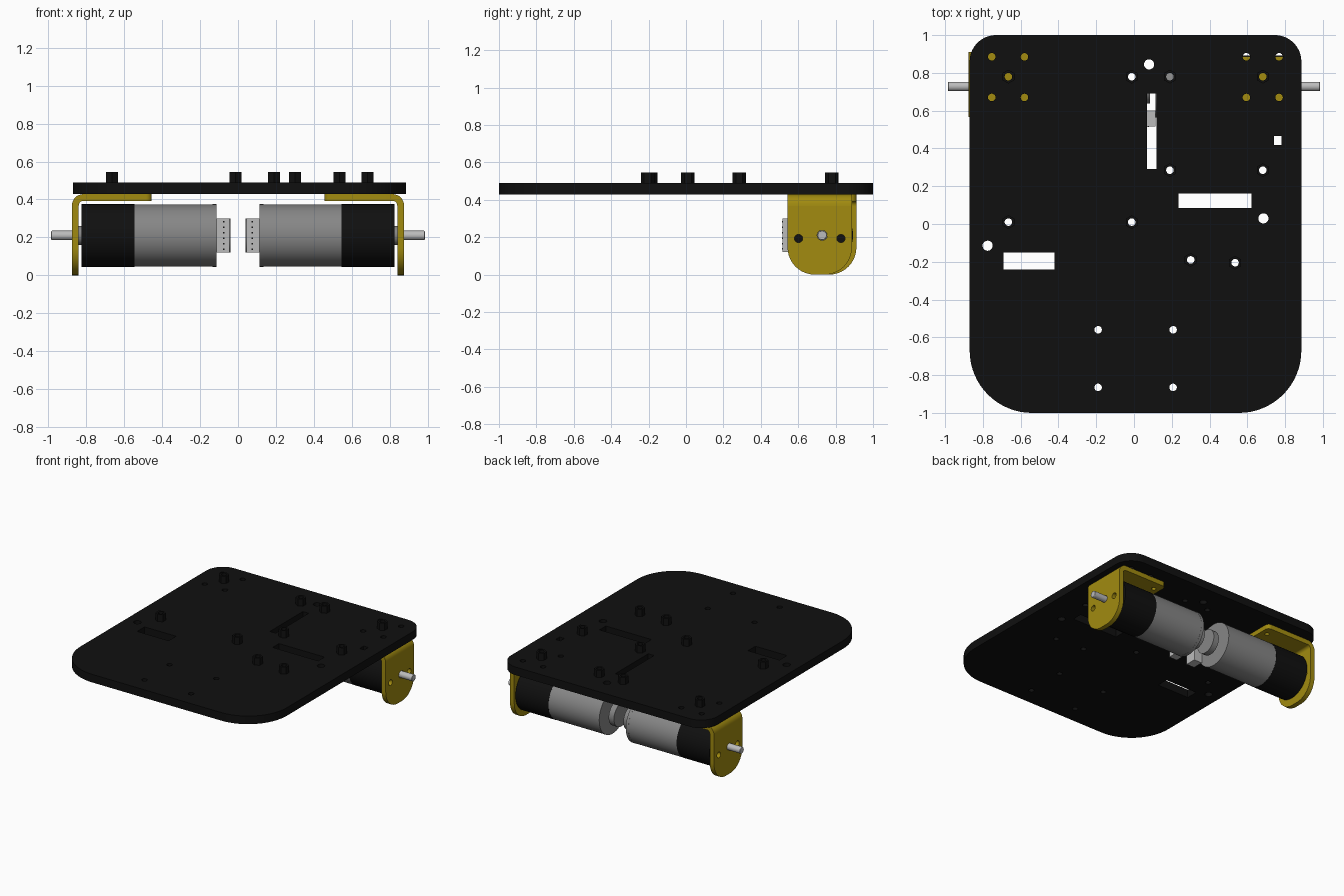
import bpy, bmesh
from math import sin, cos, pi, radians
from mathutils import Matrix, Vector

if "Cube" in bpy.data.objects:
    bpy.data.objects.remove(bpy.data.objects["Cube"])


def material(name, r, g, b):
    m = bpy.data.materials.new(name)
    m.diffuse_color = (r, g, b, 1)
    m.use_nodes = True
    m.node_tree.nodes["Principled BSDF"].inputs["Base Color"].default_value = m.diffuse_color
    return m


BLACK = material("black", 0.005, 0.005, 0.005)
YELLOW = material("yellow", 0.36, 0.26, 0.005)
GREY = material("grey", 0.24, 0.24, 0.24)
STEEL = material("steel", 0.5, 0.5, 0.5)

# local (u, v, depth) axes for each drawing plane
PLANES = {
    "xy": ((1, 0, 0), (0, 1, 0), (0, 0, 1)),
    "yz": ((0, 1, 0), (0, 0, 1), (1, 0, 0)),
    "xz": ((1, 0, 0), (0, 0, 1), (0, -1, 0)),
}


def finish(ob, mat, angle=35):
    ob.data.materials.clear()
    ob.data.materials.append(mat)
    bpy.ops.object.select_all(action='DESELECT')
    ob.select_set(True)
    bpy.context.view_layer.objects.active = ob
    bpy.ops.object.shade_smooth_by_angle(angle=radians(angle))
    return ob


def prism(name, loops, plane, lo, hi, mat):
    """Flat outline (first loop) with holes (other loops), extruded lo..hi."""
    cu = bpy.data.curves.new(name, 'CURVE')
    cu.dimensions, cu.fill_mode, cu.extrude = '2D', 'BOTH', (hi - lo) / 2
    for loop in loops:
        sp = cu.splines.new('POLY')
        sp.points.add(len(loop) - 1)
        for p, (u, v) in zip(sp.points, loop):
            p.co = (u, v, 0, 1)
        sp.use_cyclic_u = True
    ob = bpy.data.objects.new(name, cu)
    bpy.context.collection.objects.link(ob)
    bpy.ops.object.select_all(action='DESELECT')
    ob.select_set(True)
    bpy.context.view_layer.objects.active = ob
    bpy.ops.object.convert(target='MESH')
    ob = bpy.context.view_layer.objects.active
    a, b, c = (Vector(v) for v in PLANES[plane])
    m = Matrix((a, b, c)).transposed().to_4x4()
    axis = 1 if plane == "xz" else (0 if plane == "yz" else 2)
    m.translation[axis] = (lo + hi) / 2
    ob.data.transform(m)
    bm = bmesh.new()
    bm.from_mesh(ob.data)
    bmesh.ops.remove_doubles(bm, verts=bm.verts, dist=1e-5)
    bmesh.ops.recalc_face_normals(bm, faces=bm.faces)
    bm.to_mesh(ob.data)
    bm.free()
    return finish(ob, mat)


def circle(u, v, r, n=20, start=0.0):
    return [(u + r * cos(start + 2 * pi * i / n), v + r * sin(start + 2 * pi * i / n)) for i in range(n)]


def rect(u0, u1, v0, v1, radii=(0, 0, 0, 0), n=10):
    """Rectangle; radii in order low-left, low-right, top-right, top-left."""
    corners = ((u0, v0, 1, 1), (u1, v0, -1, 1), (u1, v1, -1, -1), (u0, v1, 1, -1))
    pts = []
    for k, ((u, v, su, sv), r) in enumerate(zip(corners, radii)):
        if r == 0:
            pts.append((u, v))
            continue
        for i in range(n + 1):
            t = pi + k * pi / 2 + i * pi / 2 / n
            pts.append((u + su * r + r * cos(t), v + sv * r + r * sin(t)))
    return pts


def rod(name, x0, x1, y, z, r, mat, n=48, bevel=0):
    bpy.ops.mesh.primitive_cylinder_add(vertices=n, radius=r, depth=abs(x1 - x0),
                                        location=((x0 + x1) / 2, y, z), rotation=(0, pi / 2, 0))
    ob = bpy.context.object
    ob.name = name
    if bevel:
        mod = ob.modifiers.new("rounded_rim", 'BEVEL')
        mod.width, mod.segments, mod.limit_method = bevel, 2, 'ANGLE'
    return finish(ob, mat)


# Base plate with slots and holes
standoffs = [(-0.665, 0.01), (-0.012, 0.01), (-0.012, 0.78), (0.19, 0.78), (0.19, 0.285),
             (0.682, 0.285), (0.30, -0.19), (0.535, -0.205), (-0.665, 0.78), (0.682, 0.78)]
small = standoffs + [(x, y) for x in (-0.19, 0.207) for y in (-0.56, -0.865)]
small += [(x, y) for x in (-0.753, -0.58, 0.595, 0.768) for y in (0.67, 0.885)]
large = [(0.08, 0.845), (-0.775, -0.115), (0.685, 0.03)]
slots = [(0.068, 0.118, 0.29, 0.69), (0.235, 0.622, 0.085, 0.162),
         (-0.69, -0.422, -0.24, -0.15), (0.742, 0.782, 0.418, 0.467)]
plate = [rect(-0.87, 0.886, -1, 1, (0.33, 0.33, 0.14, 0.14), 16)]
plate += [circle(x, y, 0.02) for x, y in small]
plate += [circle(x, y, 0.027) for x, y in large] + [rect(*s) for s in slots]
prism("base_plate", plate, "xy", 0.428, 0.49, BLACK)

# Hollow hexagonal standoffs
for x, y in standoffs:
    prism("standoff", [circle(x, y, 0.0365, 6, pi / 2), circle(x, y, 0.02)], "xy", 0.49, 0.545, BLACK)

MY, MZ = 0.728, 0.21
for s, side, cy in ((1, "right", 0.715), (-1, "left", 0.739)):
    y0, y1 = cy - 0.172, cy + 0.172

    # Angle bracket: upright, bend and flange
    upright = [rect(y0, y1, 0, 0.368, (0.145, 0.145, 0, 0)), circle(MY, MZ, 0.027)]
    upright += [circle(cy + d, 0.193, 0.022) for d in (-0.113, 0.113)]
    prism(side + "_bracket_upright", upright, "yz", *sorted((s * 0.84, s * 0.876)), YELLOW)
    arc = [(cos(i * pi / 16), sin(i * pi / 16)) for i in range(9)]
    bend = [(s * (0.816 + 0.06 * c), 0.368 + 0.06 * d) for c, d in arc]
    bend += [(s * (0.816 + 0.024 * c), 0.368 + 0.024 * d) for c, d in reversed(arc)]
    prism(side + "_bracket_bend", [bend], "xz", y0, y1, YELLOW)
    radii = (0.03, 0, 0, 0.03) if s > 0 else (0, 0.03, 0.03, 0)
    flange = [rect(*sorted((s * 0.455, s * 0.816)), y0, y1, radii)]
    flange += [circle(s * 0.505, cy + d, 0.016) for d in (-0.1, 0.1)]
    prism(side + "_bracket_flange", flange, "xy", 0.392, 0.428, YELLOW)

    # Gear motor with output shaft
    rod(side + "_gearbox", s * 0.545, s * 0.825, MY, MZ, 0.165, BLACK)
    rod(side + "_gearbox_boss", s * 0.825, s * 0.84, MY, MZ, 0.05, GREY)
    rod(side + "_output_shaft", s * 0.82, s * 0.985, MY, MZ, 0.025, STEEL, 24, 0.003)
    rod(side + "_motor_can", s * 0.135, s * 0.545, MY, MZ, 0.164, GREY)
    rod(side + "_motor_end_cap", s * 0.113, s * 0.135, MY, MZ, 0.165, GREY)

    # Encoder disc, spindle and connector with pins
    rod(side + "_encoder_spindle", s * 0.08, s * 0.115, MY, MZ, 0.02, STEEL, 20)
    rod(side + "_encoder_disc", s * 0.04, s * 0.085, MY, MZ, 0.09, GREY)
    prism(side + "_connector", [rect(*sorted((s * 0.045, s * 0.113)), 0.12, 0.30)], "xz", 0.517, 0.60, STEEL)
    for i in range(6):
        z = 0.137 + i * 0.0292
        prism(side + "_connector_pin", [rect(s * 0.075 - 0.004, s * 0.075 + 0.004, z - 0.004, z + 0.004)],
              "xz", 0.513, 0.52, BLACK)
